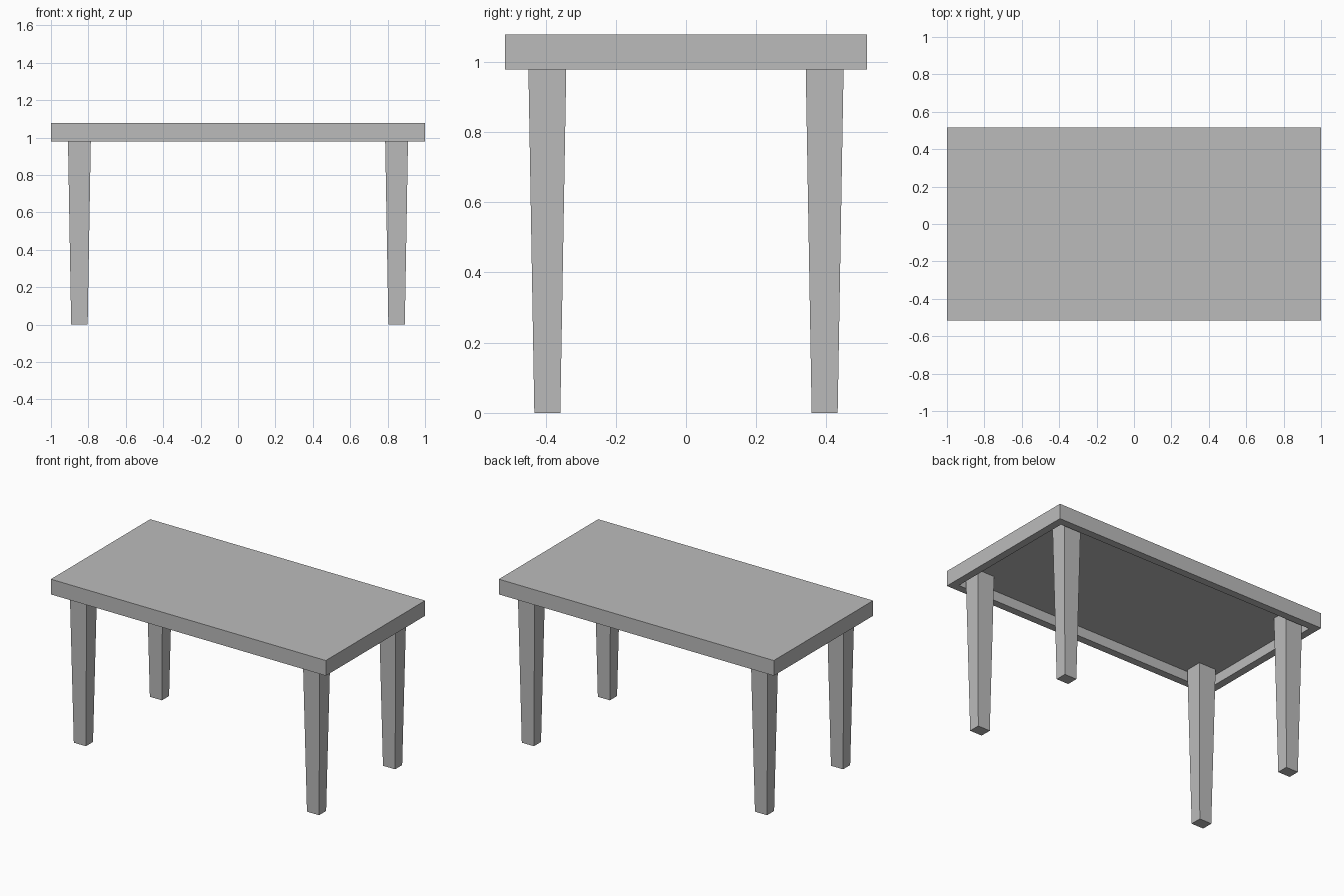
import bpy, bmesh

cube = bpy.data.objects.get("Cube")
if cube:
    bpy.data.objects.remove(cube, do_unlink=True)

grey = bpy.data.materials.new("plain_grey")
grey.use_nodes = True
grey.diffuse_color = (0.5, 0.5, 0.5, 1)
grey.node_tree.nodes["Principled BSDF"].inputs["Base Color"].default_value = (0.5, 0.5, 0.5, 1)

HEIGHT, UNDERSIDE, CEILING = 1.078, 0.978, 1.043
RIM = 0.05


def rectangle(bm, cx, cy, hx, hy, z):
    """Ring of four corners, counter-clockwise from above."""
    return [bm.verts.new((cx + sx * hx, cy + sy * hy, z))
            for sx, sy in ((-1, -1), (1, -1), (1, 1), (-1, 1))]


def loft(name, rings):
    """Join rectangular rings (cx, cy, hx, hy, z) in order and cap both ends."""
    bm = bmesh.new()
    loops = [rectangle(bm, *r) for r in rings]
    for a, b in zip(loops, loops[1:]):
        for i in range(4):
            j = (i + 1) % 4
            bm.faces.new((a[i], a[j], b[j], b[i]))
    bm.faces.new(loops[0][::-1])
    bm.faces.new(loops[-1])
    bmesh.ops.recalc_face_normals(bm, faces=bm.faces)
    mesh = bpy.data.meshes.new(name)
    bm.to_mesh(mesh)
    bm.free()
    mesh.materials.append(grey)
    obj = bpy.data.objects.new(name, mesh)
    bpy.context.collection.objects.link(obj)


# Tabletop: slab with a shallow recess underneath, leaving a thin rim
HX, HY = 1.0, 0.516
loft("tabletop", [
    (0, 0, HX - RIM, HY - RIM, CEILING),
    (0, 0, HX - RIM, HY - RIM, UNDERSIDE),
    (0, 0, HX, HY, UNDERSIDE),
    (0, 0, HX, HY, HEIGHT),
])

# Four tapered legs reaching up into the recess
for side, sx in (("right", -1), ("left", 1)):
    for end, sy in (("front", -1), ("back", 1)):
        cx, cy = sx * 0.848, sy * 0.395
        loft(f"{end}_{side}_leg", [
            (cx, cy, 0.044, 0.037, 0),
            (cx, cy, 0.062, 0.055, CEILING),
        ])
